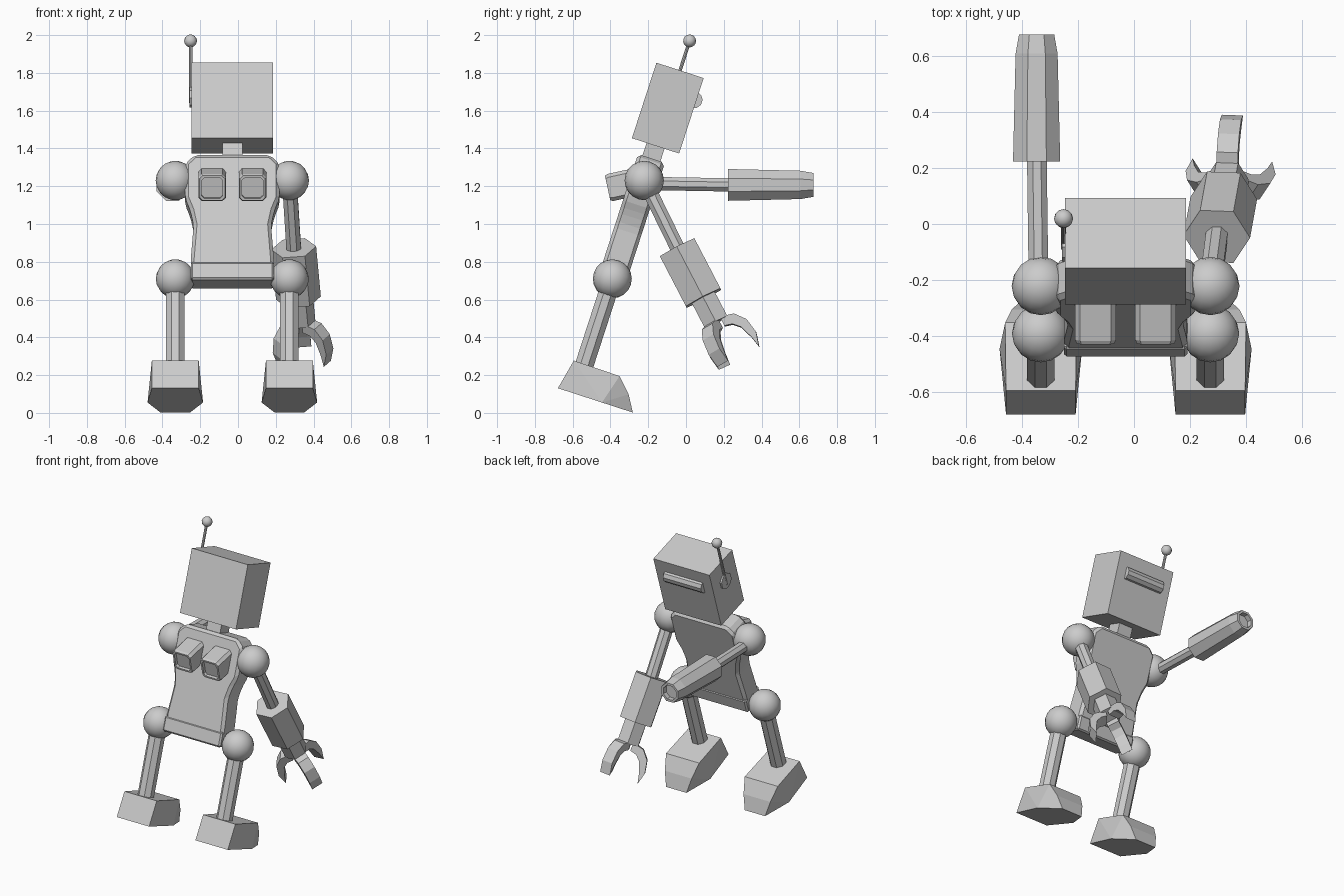
import bpy, bmesh
from math import pi, radians, sin, cos
from mathutils import Matrix, Vector

if "Cube" in bpy.data.objects:
    bpy.data.objects.remove(bpy.data.objects["Cube"])

CX = -0.03                                   # robot's own centre line
BODY = Matrix.Translation((CX, -0.39, 0.71)) @ Matrix.Rotation(radians(-18), 4, 'X')
SIDES = {"left": -1, "right": 1}


def finish(name, bm, mat, bevel=0.0):
    bmesh.ops.recalc_face_normals(bm, faces=bm.faces)
    if bevel:
        bmesh.ops.bevel(bm, geom=bm.edges[:], offset=bevel, segments=1, affect='EDGES')
    bmesh.ops.transform(bm, matrix=mat, verts=bm.verts)
    bmesh.ops.recalc_face_normals(bm, faces=bm.faces)
    me = bpy.data.meshes.new(name)
    bm.to_mesh(me)
    bm.free()
    ob = bpy.data.objects.new(name, me)
    bpy.context.collection.objects.link(ob)
    return ob


def box(name, size, loc, mat=BODY, bevel=0.0):
    bm = bmesh.new()
    bmesh.ops.create_cube(bm, size=1, matrix=Matrix.Translation(loc) @ Matrix.Diagonal((*size, 1)))
    return finish(name, bm, mat, bevel)


def turned(name, profile, n, mat, phase=0.0):
    """Turn a list of (radius, height) points around local z."""
    bm = bmesh.new()
    rings = [[bm.verts.new((r * cos(phase + 2 * pi * i / n), r * sin(phase + 2 * pi * i / n), h))
              for i in range(n)] for r, h in profile]
    for a, b in zip(rings, rings[1:]):
        for i in range(n):
            j = (i + 1) % n
            bm.faces.new((a[i], a[j], b[j], b[i]))
    bm.faces.new(rings[0])
    bm.faces.new(rings[-1])
    return finish(name, bm, mat)


def extruded(name, pts, to3d, depth, mat, bevel=0.0):
    """Extrude a 2D outline symmetrically by depth; to3d(a, b, t) places each point."""
    bm = bmesh.new()
    lo, hi = [[bm.verts.new(to3d(a, b, t)) for a, b in pts] for t in (-depth / 2, depth / 2)]
    bm.faces.new(lo)
    bm.faces.new(hi)
    for i in range(len(pts)):
        j = (i + 1) % len(pts)
        bm.faces.new((lo[i], lo[j], hi[j], hi[i]))
    return finish(name, bm, mat, bevel)


def ball(name, r, loc, mat=BODY, u=16, v=10):
    bm = bmesh.new()
    bmesh.ops.create_uvsphere(bm, u_segments=u, v_segments=v, radius=r)
    ob = finish(name, bm, mat @ Matrix.Translation(loc))
    for p in ob.data.polygons:
        p.use_smooth = True
    return ob


def frame(origin, axis):
    """Frame with local z along axis and local y upward/forward."""
    d = Vector(axis).normalized()
    n = d.cross(Vector((-1, 0, 0))).normalized()
    if n.z < 0:
        n = -n
    m = Matrix((n.cross(d), n, d)).transposed().to_4x4()
    m.translation = origin
    return m


# torso, pelvis, neck
half = [(0.22, 0.03), (0.22, 0.09), (0.205, 0.28), (0.222, 0.36), (0.25, 0.43), (0.25, 0.62), (0.20, 0.67)]
extruded("torso", half + [(-x, w) for x, w in reversed(half)],
         lambda a, b, t: (a, t, b), 0.15, BODY, 0.018)
box("pelvis", (0.44, 0.16, 0.1), (0, 0, 0.02), bevel=0.01)
box("neck", (0.106, 0.1, 0.12), (0, 0, 0.71))

# head with visor, ear disc and antenna
box("head", (0.43, 0.263, 0.42), (0, 0, 0.95))
turned("visor", [(0.044, -0.145), (0.044, 0.145)], 10,
       BODY @ Matrix.Translation((0, 0.12, 1.035)) @ Matrix.Rotation(pi / 2, 4, 'Y'))
turned("ear_disc", [(0.055, -0.02), (0.055, 0.012)], 8,
       BODY @ Matrix.Translation((-0.215, 0, 1.01)) @ Matrix.Rotation(-pi / 2, 4, 'Y'), pi / 8)
turned("antenna_rod", [(0.009, 0.98), (0.009, 1.31)], 8, BODY @ Matrix.Translation((-0.221, 0, 0)))
ball("antenna_ball", 0.034, (-0.221, 0, 1.324), u=12, v=8)

# back thrusters with recessed ends
for side, s in SIDES.items():
    m = frame((CX + s * 0.107, -0.415, 1.19), (0, 0.976, 0.216))
    bm = bmesh.new()
    a, c = 0.073, 0.055
    outline = [(a, c), (c, a), (-c, a), (-a, c), (-a, -c), (-c, -a), (c, -a), (a, -c)]
    rings = [[bm.verts.new((x * k, y * k, z)) for x, y in outline]
             for k, z in ((1, 0.22), (1, 0.015), (0.92, 0), (0.76, 0), (0.76, 0.02))]
    for p, q in zip(rings, rings[1:]):
        for i in range(8):
            j = (i + 1) % 8
            bm.faces.new((p[i], p[j], q[j], q[i]))
    bm.faces.new(rings[0])
    bm.faces.new(rings[-1])
    finish(side + "_thruster", bm, m)

# legs, joints and feet
for side, s in SIDES.items():
    place = BODY @ Matrix.Translation((s * 0.302, 0, 0))
    ball(side + "_hip", 0.103, (0, 0, 0), place)
    ball(side + "_shoulder", 0.104, (0, 0, 0.547), place)
    turned(side + "_leg", [(0.053, -0.5), (0.053, 0)], 8, place, pi / 8)
    bm = bmesh.new()
    for x, y, z in ((0.124, -0.095, -0.64), (0.147, 0.15, -0.64), (0.078, 0.322, -0.64),
                    (0.124, -0.06, -0.475), (0.127, 0.196, -0.478), (0.103, 0.271, -0.555)):
        for k in (-1, 1):
            bm.verts.new((k * x, y, z))
    bmesh.ops.convex_hull(bm, input=bm.verts)
    bmesh.ops.dissolve_limit(bm, angle_limit=radians(2), verts=bm.verts, edges=bm.edges)
    finish(side + "_foot", bm, place)

# left arm: straight forward with a blaster barrel
turned("left_arm", [(0.038, 0), (0.038, 0.46)], 8,
       frame((-0.34, -0.22, 1.215), (-0.006, 0.45, -0.008)), pi / 8)
turned("blaster", [(0.091, 0), (0.081, 0.385), (0.068, 0.453), (0.052, 0.453), (0.052, 0.42)], 8,
       frame((-0.347, 0.222, 1.207), (0, 1, 0)), pi / 8)

# right arm: hanging forward with forearm and three-finger claw
shoulder = Vector((0.272, -0.22, 1.23))
elbow = Vector((0.295, -0.045, 0.873))
wrist = Vector((0.32, 0.093, 0.608))
turned("right_arm", [(0.042, 0), (0.042, 0.44)], 8, frame(shoulder, elbow - shoulder), pi / 8)
turned("forearm", [(0.119, 0), (0.119, (wrist - elbow).length)], 6, frame(elbow, wrist - elbow))
hand = frame(wrist, wrist - elbow)
turned("wrist", [(0.078, -0.02), (0.078, 0.145)], 6, hand)
claw = [(0.03, 0.13), (0.105, 0.150), (0.150, 0.207), (0.164, 0.29), (0.142, 0.367),
        (0.129, 0.301), (0.106, 0.231), (0.072, 0.195), (0.03, 0.184)]
for i in range(3):
    extruded("claw_%d" % (i + 1), claw, lambda a, b, t: (t, a, b), 0.076,
             hand @ Matrix.Rotation(i * 2 * pi / 3, 4, 'Z'))
